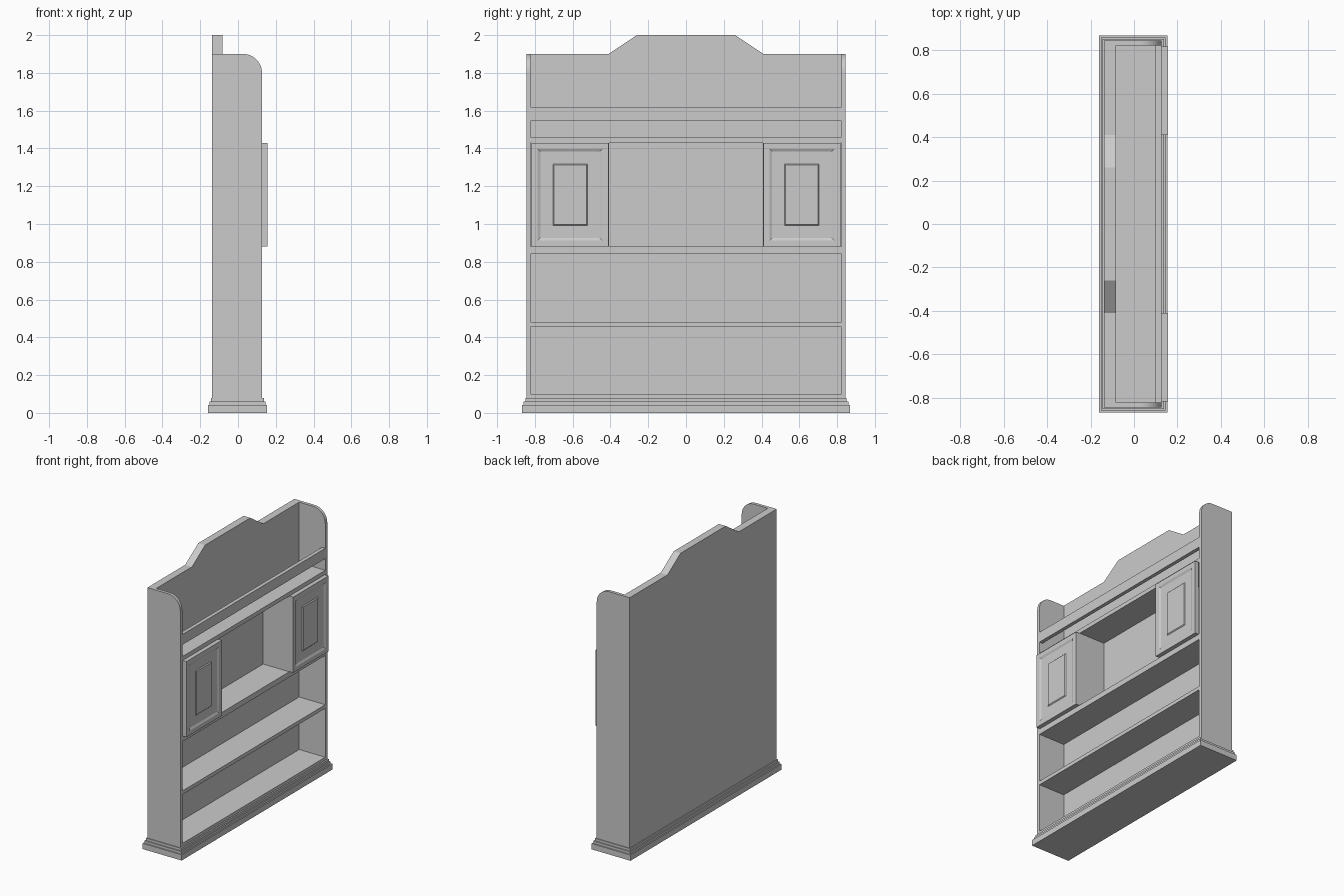
import bpy, bmesh, math
from mathutils import Vector

if "Cube" in bpy.data.objects:
    bpy.data.objects.remove(bpy.data.objects["Cube"])

def finish(name, bm):
    bmesh.ops.recalc_face_normals(bm, faces=bm.faces[:])
    me = bpy.data.meshes.new(name)
    bm.to_mesh(me)
    bm.free()
    ob = bpy.data.objects.new(name, me)
    bpy.context.collection.objects.link(ob)
    return ob

def prism(name, pts, offset):
    """Extrude a closed outline of 3D points along an offset vector."""
    bm = bmesh.new()
    face = bm.faces.new([bm.verts.new(p) for p in pts])
    ext = bmesh.ops.extrude_face_region(bm, geom=[face])
    moved = [g for g in ext["geom"] if isinstance(g, bmesh.types.BMVert)]
    bmesh.ops.translate(bm, verts=moved, vec=Vector(offset))
    return finish(name, bm)

def box(name, x0, x1, y0, y1, z0, z1):
    return prism(name, [(x0, y0, z0), (x1, y0, z0), (x1, y1, z0), (x0, y1, z0)],
                 (0, 0, z1 - z0))

BACK, INNER, FRONT = -0.138, -0.083, 0.127
IN, OUT = 0.822, 0.845

# Stepped plinth moulding
for i, (grow, z0, z1) in enumerate([(0.022, 0, 0.042), (0.014, 0.042, 0.06), (0.006, 0.06, 0.078)]):
    box(f"plinth_step_{i + 1}", BACK - grow, FRONT + grow + 0.004,
        -OUT - grow, OUT + grow, z0, z1)

# Side panels with a rounded upper front corner
R, TOP = 0.1, 1.9
arc = [(FRONT - R + R * math.cos(a), TOP - R + R * math.sin(a))
       for a in (math.pi / 2 * k / 12 for k in range(13))]
outline = [(BACK, 0.07), (FRONT, 0.07)] + arc + [(BACK, TOP)]
for s, label in ((-1, "left"), (1, "right")):
    side = prism(f"side_panel_{label}", [(x, s * IN, z) for x, z in outline],
                 (0, s * (OUT - IN), 0))

# Back board with raised crest
crest = [(-IN, 0.07), (IN, 0.07), (IN, TOP), (0.41, TOP), (0.26, 2.0),
         (-0.26, 2.0), (-0.41, TOP), (-IN, TOP)]
prism("back_board", [(BACK, y, z) for y, z in crest], (INNER - BACK, 0, 0))

# Shelves
for name, z0, z1 in (("bottom_shelf", 0.07, 0.1), ("lower_shelf", 0.455, 0.482),
                     ("cupboard_floor", 0.84, 0.88), ("cupboard_top", 1.43, 1.46)):
    box(name, INNER, FRONT, -IN, IN, z0, z1)

# Plate rail across the front
box("plate_rail", 0.1, FRONT, -IN, IN, 1.545, 1.62)

def door(name, y0, y1, z0, z1, x0, x1):
    ob_bm = bmesh.new()
    rings = []
    # (inset, x) of each rectangular ring, from the back edge to the raised panel
    for ins, x in ((0, x0), (0, x1), (0.032, x1), (0.046, x1 - 0.007),
                   (0.112, x1 - 0.007), (0.118, x1 - 0.001)):
        rings.append([ob_bm.verts.new((x, y, z)) for y, z in (
            (y0 + ins, z0 + ins), (y1 - ins, z0 + ins),
            (y1 - ins, z1 - ins), (y0 + ins, z1 - ins))])
    for a, b in zip(rings, rings[1:]):
        for i in range(4):
            j = (i + 1) % 4
            ob_bm.faces.new((a[i], a[j], b[j], b[i]))
    ob_bm.faces.new(rings[0])
    ob_bm.faces.new(rings[-1])
    return finish(name, ob_bm)

# Cupboard dividers and panelled doors
for s, label in ((-1, "left"), (1, "right")):
    ys = sorted((s * 0.408, s * 0.438))
    box(f"divider_{label}", INNER, FRONT, *ys, 0.88, 1.43)
    ys = sorted((s * 0.41, s * 0.817))
    door(f"door_{label}", *ys, 0.88, 1.43, FRONT, 0.157)
